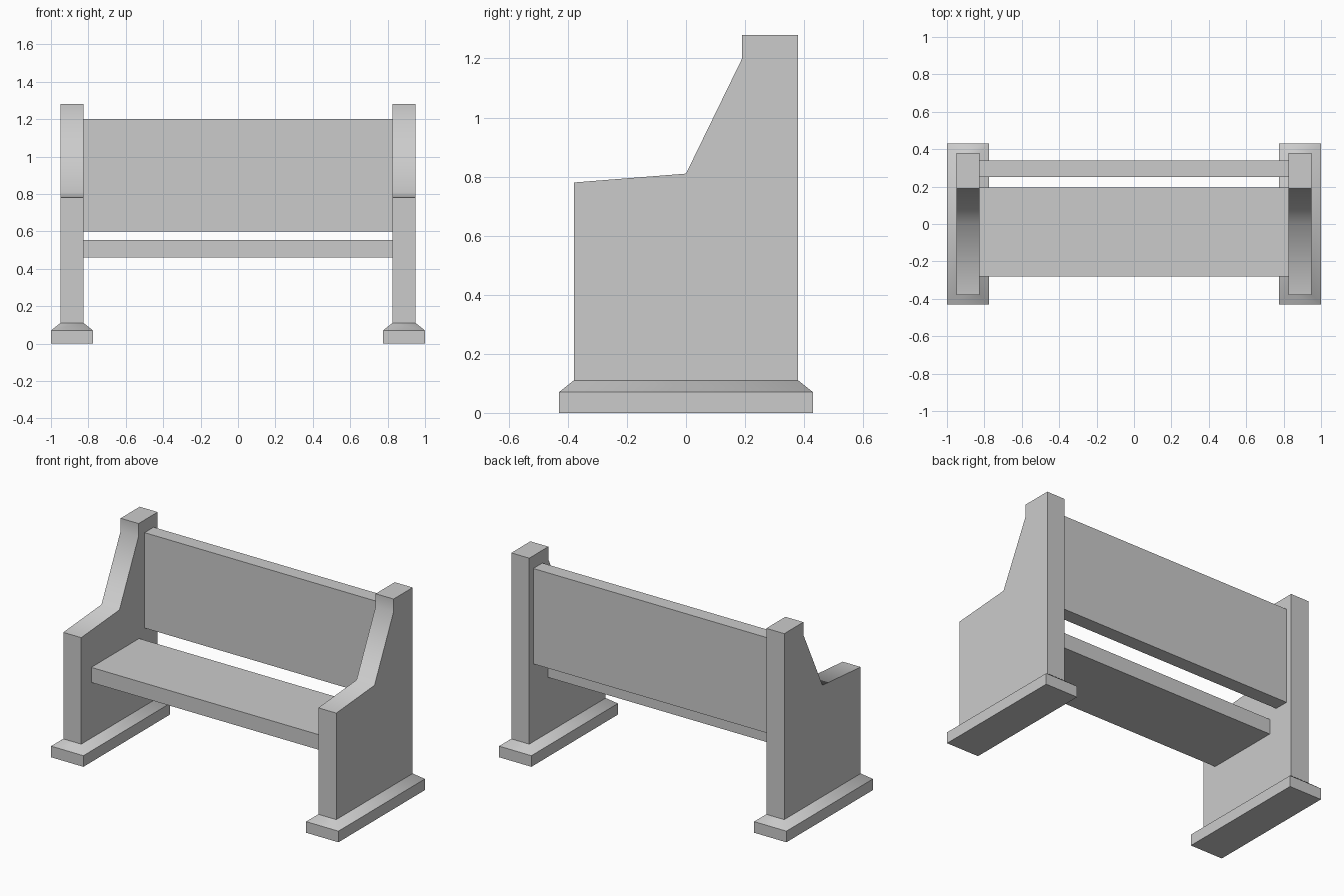
import bpy, bmesh

if "Cube" in bpy.data.objects:
    bpy.data.objects.remove(bpy.data.objects["Cube"])

PROFILE = [(-0.38, 0.11), (0.38, 0.11), (0.38, 1.28), (0.19, 1.28),
           (0.19, 1.20), (0.0, 0.81), (-0.38, 0.78)]
INNER, OUTER, FLARE = 0.825, 0.95, 0.05


def finish(bm, name):
    bmesh.ops.recalc_face_normals(bm, faces=bm.faces)
    mesh = bpy.data.meshes.new(name)
    bm.to_mesh(mesh)
    bm.free()
    obj = bpy.data.objects.new(name, mesh)
    bpy.context.collection.objects.link(obj)
    return obj


def near(a, b):
    return abs(a - b) < 1e-4


def board(name, y0, y1, z0, z1):
    bm = bmesh.new()
    bmesh.ops.create_cube(bm, size=1)
    for v in bm.verts:
        v.co.x *= 2 * INNER
        v.co.y = y1 if v.co.y > 0 else y0
        v.co.z = z1 if v.co.z > 0 else z0
    return finish(bm, name)


def end_panel(name, side):
    # Side profile given its thickness
    bm = bmesh.new()
    face = bm.faces.new([bm.verts.new((side * INNER, y, z)) for y, z in PROFILE])
    geom = bmesh.ops.extrude_face_region(bm, geom=[face], use_keep_orig=True)["geom"]
    for v in geom:
        if isinstance(v, bmesh.types.BMVert):
            v.co.x = side * OUTER

    # Flared foot pulled down from the bottom face
    bottom = next(f for f in bm.faces if all(near(v.co.z, 0.11) for v in f.verts))
    mid = side * (INNER + OUTER) / 2
    for z, grow in ((0.07, FLARE), (0.0, 0.0)):
        new = bmesh.ops.extrude_discrete_faces(bm, faces=[bottom])["faces"]
        bottom = new[0]
        for v in bottom.verts:
            v.co.x += grow if v.co.x > mid else -grow
            v.co.y += grow if v.co.y > 0 else -grow
            v.co.z = z

    # Soft bends along the arm and round the foot bevel, crisp edges elsewhere
    for f in bm.faces:
        f.smooth = True
    for e in bm.edges:
        low, high = sorted(v.co.z for v in e.verts)
        arm_bend = near(low, high) and (near(low, 0.81) or near(low, 1.20)) \
            and near(e.verts[0].co.y, e.verts[1].co.y)
        foot_corner = near(low, 0.07) and near(high, 0.11)
        e.smooth = arm_bend or foot_corner
    return finish(bm, name)


# Ends with feet
end_panel("left_end_panel", -1)
end_panel("right_end_panel", 1)

# Seat and backrest boards
board("seat", -0.28, 0.195, 0.46, 0.555)
board("backrest", 0.25, 0.34, 0.60, 1.20)
